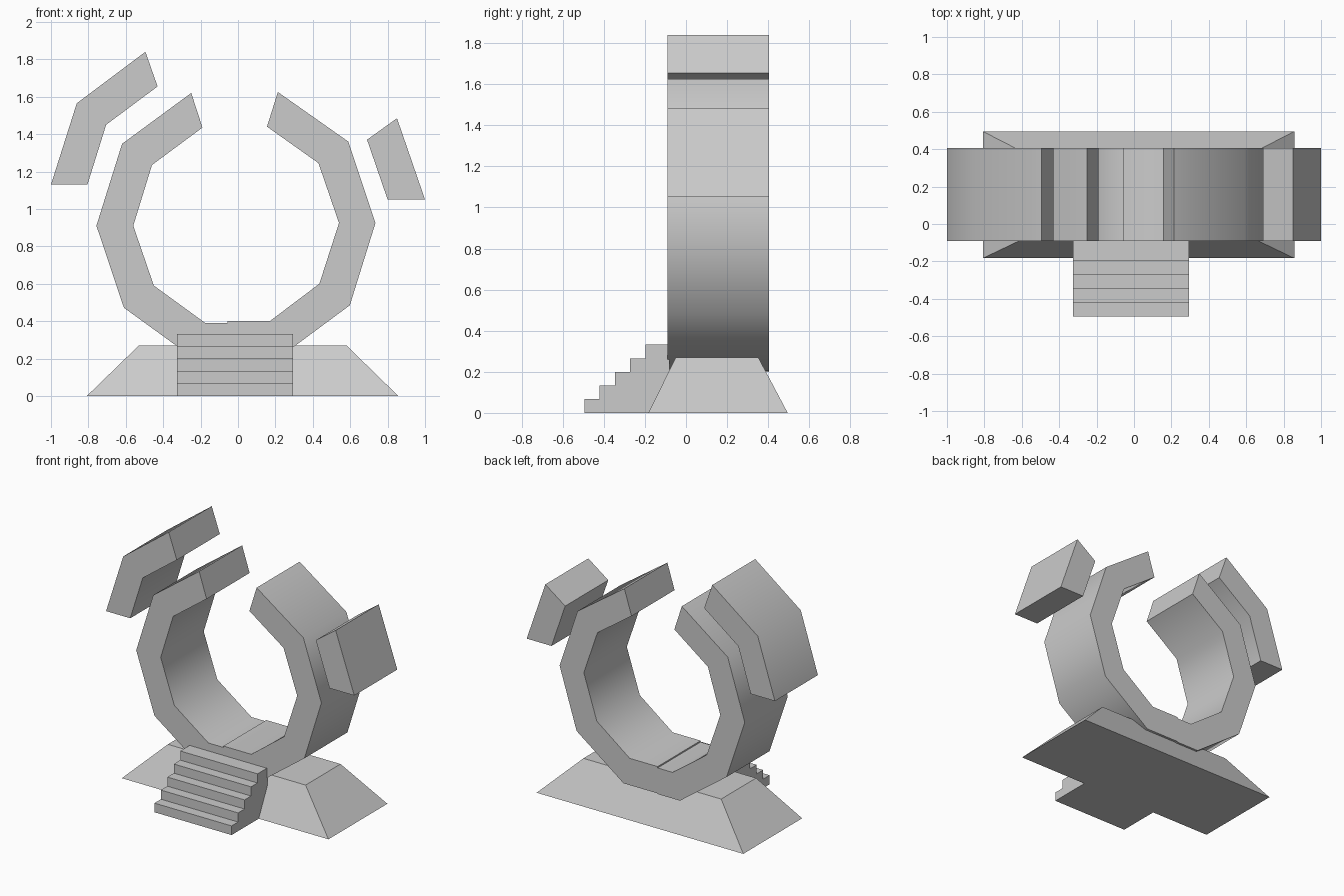
import bpy, bmesh, math

if "Cube" in bpy.data.objects:
    bpy.data.objects.remove(bpy.data.objects["Cube"])


def finish(name, bm, smooth=False):
    bmesh.ops.recalc_face_normals(bm, faces=bm.faces)
    mesh = bpy.data.meshes.new(name)
    bm.to_mesh(mesh)
    bm.free()
    obj = bpy.data.objects.new(name, mesh)
    bpy.context.collection.objects.link(obj)
    if smooth:
        bpy.ops.object.select_all(action='DESELECT')
        obj.select_set(True)
        bpy.context.view_layer.objects.active = obj
        bpy.ops.object.shade_smooth_by_angle(angle=math.radians(40))
    return obj


def loft(name, loop_a, loop_b, smooth=False):
    """Solid between two matching loops of 3D points."""
    bm = bmesh.new()
    a = [bm.verts.new(p) for p in loop_a]
    b = [bm.verts.new(p) for p in loop_b]
    bm.faces.new(a)
    bm.faces.new(b[::-1])
    n = len(a)
    for i in range(n):
        j = (i + 1) % n
        bm.faces.new((a[i], a[j], b[j], b[i]))
    return finish(name, bm, smooth)


Y0, Y1 = -0.09, 0.405  # common depth of all arch pieces


def arch_piece(name, profile):
    return loft(name, [(x, Y0, z) for x, z in profile],
                [(x, Y1, z) for x, z in profile], True)


SEAM = -0.055

# two halves of the broken ring
arch_piece("ring_left", [
    (-0.25, 1.62), (-0.62, 1.348), (-0.757, 0.91), (-0.61, 0.472), (-0.235, 0.2), (SEAM, 0.2),
    (SEAM, 0.39), (-0.175, 0.39), (-0.45, 0.59), (-0.56, 0.91), (-0.46, 1.235), (-0.19, 1.435)])
arch_piece("ring_right", [
    (0.213, 1.625), (0.59, 1.36), (0.735, 0.925), (0.598, 0.485), (0.22, 0.205), (SEAM, 0.205),
    (SEAM, 0.4), (0.17, 0.4), (0.435, 0.6), (0.54, 0.925), (0.43, 1.245), (0.155, 1.44)])

# floating outer fragments
arch_piece("fragment_left", [
    (-1.0, 1.13), (-0.862, 1.565), (-0.495, 1.84),
    (-0.43, 1.655), (-0.705, 1.45), (-0.805, 1.13)])
arch_piece("fragment_right", [(0.69, 1.37), (0.85, 1.485), (1.0, 1.05), (0.8, 1.05)])


# tapered base
def rect(x0, x1, y0, y1, z):
    return [(x0, y0, z), (x1, y0, z), (x1, y1, z), (x0, y1, z)]


loft("base", rect(-0.808, 0.857, -0.183, 0.495, 0),
     rect(-0.53, 0.58, -0.05, 0.352, 0.27))

# front stairs: stepped side profile pulled across x
STEPS, RISE, RUN, FRONT, BACK = 5, 0.0664, 0.0745, -0.495, -0.08
side = [(BACK, 0), (FRONT, 0)]
for i in range(STEPS):
    y = FRONT + i * RUN
    side.append((y, (i + 1) * RISE))
    side.append((y + RUN if i < STEPS - 1 else BACK, (i + 1) * RISE))
loft("stairs", [(-0.327, y, z) for y, z in side], [(0.295, y, z) for y, z in side])
